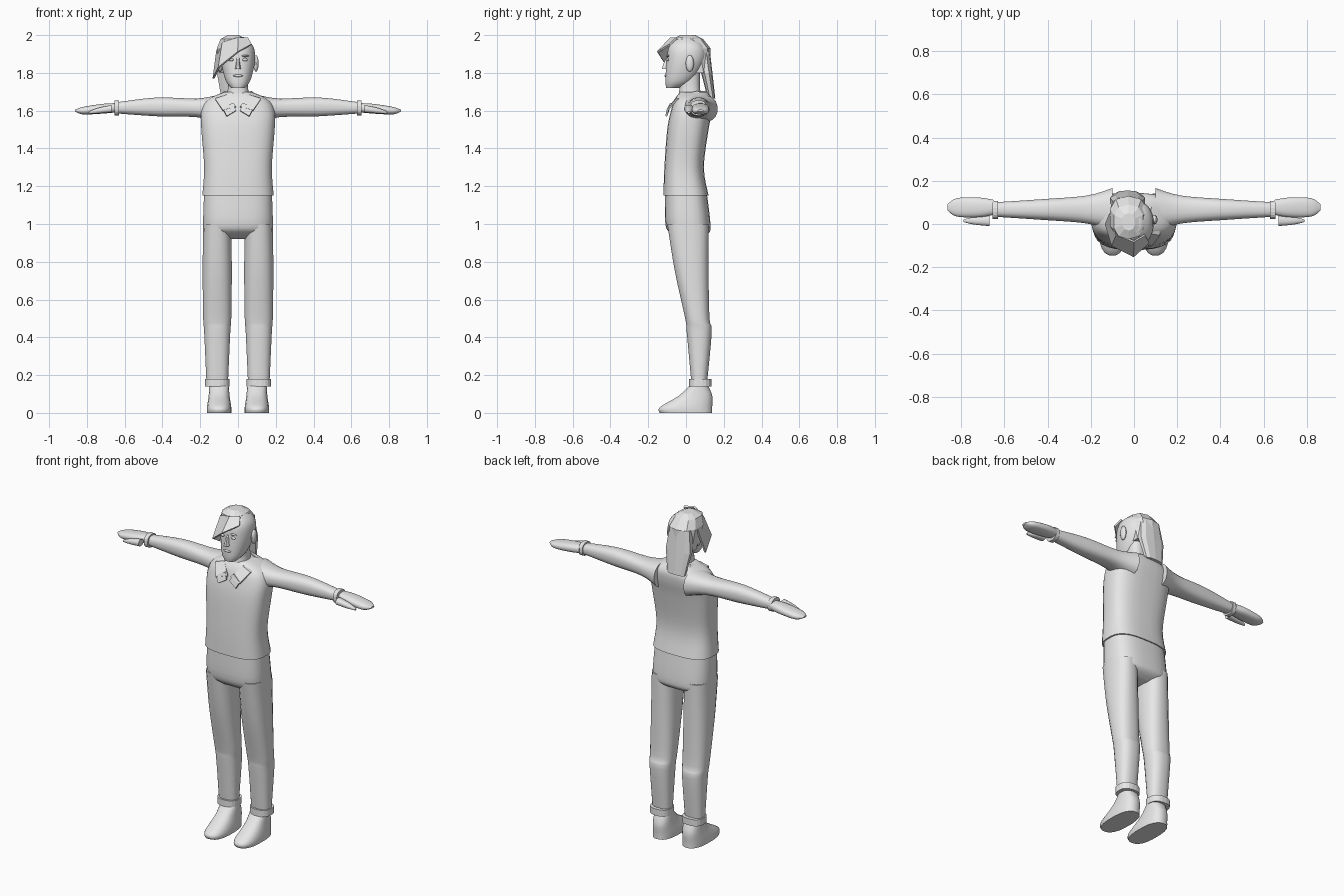
import bpy
import bmesh
import math
from mathutils import Vector

default_cube = bpy.data.objects.get("Cube")
if default_cube:
    bpy.data.objects.remove(default_cube, do_unlink=True)

GREY = (0.8, 0.8, 0.8, 1)
grey = bpy.data.materials.new("light_grey")
grey.use_nodes = True
grey.diffuse_color = GREY
grey.node_tree.nodes["Principled BSDF"].inputs["Base Color"].default_value = GREY


def finish(name, bm, smooth=True, thickness=0):
    """Turn a bmesh into a shaded, coloured object."""
    bmesh.ops.recalc_face_normals(bm, faces=bm.faces)
    mesh = bpy.data.meshes.new(name)
    bm.to_mesh(mesh)
    bm.free()
    mesh.materials.append(grey)
    obj = bpy.data.objects.new(name, mesh)
    bpy.context.collection.objects.link(obj)
    if thickness:
        solidify = obj.modifiers.new("thickness", "SOLIDIFY")
        solidify.thickness = thickness
        solidify.offset = 0
    if smooth:
        bpy.ops.object.select_all(action="DESELECT")
        obj.select_set(True)
        bpy.context.view_layer.objects.active = obj
        bpy.ops.object.shade_smooth_by_angle(angle=math.radians(45))


def refine(rows, steps):
    """Add in-between rows along a smooth spline through the given rows."""
    rows = [Vector(row) for row in rows]
    result = []
    for i in range(len(rows) - 1):
        before, start = rows[max(i - 1, 0)], rows[i]
        end, after = rows[i + 1], rows[min(i + 2, len(rows) - 1)]
        for k in range(steps):
            t = k / steps
            bend = 2 * before - 5 * start + 4 * end - after
            twist = 3 * (start - end) + after - before
            result.append(start + (t * (end - before) + t**2 * bend + t**3 * twist) / 2)
    return result + [rows[-1]]


def loft(name, offset, rows, axis="z", side=1, sides=20, square=0.8, steps=4):
    """Skin rounded rings along an axis.

    Each row holds position, half width, centre and half depth;
    offset is the fixed centre across the width.
    """
    bm = bmesh.new()
    loops = []
    for position, width, centre, depth in refine(rows, steps):
        loop = []
        for i in range(sides):
            angle = math.tau * (i + 0.5) / sides
            c, s = math.cos(angle), math.sin(angle)
            u = offset + width * math.copysign(abs(c) ** square, c)
            v = centre + depth * math.copysign(abs(s) ** square, s)
            x, y, z = (u, v, position) if axis == "z" else (position, u, v)
            loop.append(bm.verts.new((x * side, y, z)))
        loops.append(loop)
    for lower, upper in zip(loops, loops[1:]):
        for i in range(sides):
            bm.faces.new((lower[i - 1], lower[i], upper[i], upper[i - 1]))
    bm.faces.new(loops[0])
    bm.faces.new(loops[-1])
    finish(name, bm, smooth=steps > 1)


def sheet(name, first_edge, second_edge, side=1):
    """Flat-faced strip between two edges."""
    bm = bmesh.new()
    first, second = [
        [bm.verts.new((x * side, y, z)) for x, y, z in edge]
        for edge in (first_edge, second_edge)
    ]
    for i in range(1, len(first)):
        bm.faces.new((first[i - 1], first[i], second[i], second[i - 1]))
    finish(name, bm, smooth=False, thickness=0.01)


def pebble(name, centre, size):
    """Small rounded lump."""
    bm = bmesh.new()
    bmesh.ops.create_uvsphere(bm, u_segments=12, v_segments=8, radius=1)
    for vert in bm.verts:
        vert.co = Vector(centre) + vert.co * Vector(size)
    finish(name, bm)


# Jacket body and hips
loft("jacket", 0, [
    (1.15, .19, 0, .12), (1.3, .18, -.01, .105), (1.5, .195, .01, .11),
    (1.6, .195, .03, .11), (1.66, .16, .04, .1), (1.7, .07, .04, .07)],
    sides=28, square=0.7)
loft("hips", 0, [
    (1.17, .18, 0, .11), (1, .185, .01, .12), (.95, .17, .02, .1), (.92, .1, .02, .05)],
    sides=28, square=0.7)

# Mirrored limbs and details
for side, label in ((1, "left"), (-1, "right")):
    loft(label + "_leg", .11, [
        (1, .075, .01, .11), (.75, .078, .03, .09), (.5, .075, .06, .065),
        (.43, .07, .07, .067), (.17, .058, .07, .043)], side=side)
    loft(label + "_ankle_cuff", .11, [
        (.14, .065, .075, .06), (.18, .065, .075, .06)], side=side, steps=1)
    loft(label + "_shoe", .1, [
        (0, .065, 0, .14), (.03, .065, 0, .14), (.09, .056, .05, .09),
        (.15, .052, .07, .045)], side=side)
    loft(label + "_arm", .067, [
        (.1, .1, 1.61, .075), (.22, .065, 1.615, .05), (.43, .048, 1.62, .05),
        (.64, .034, 1.615, .03)], axis="x", side=side)
    loft(label + "_wrist_cuff", .065, [
        (.63, .043, 1.615, .04), (.655, .043, 1.615, .04)],
        axis="x", side=side, steps=1)
    loft(label + "_hand", .077, [
        (.65, .035, 1.615, .025), (.72, .046, 1.61, .026),
        (.82, .043, 1.6, .02), (.863, .015, 1.6, .005)], axis="x", side=side)
    loft(label + "_thumb", .015, [
        (.67, .025, 1.61, .02), (.74, .018, 1.6, .015), (.79, .006, 1.59, .006)],
        axis="x", side=side, sides=12)
    sheet(label + "_collar",
          [(0, .1, 1.7), (.07, .06, 1.7), (.06, -.04, 1.68), (.01, -.085, 1.62)],
          [(0, .14, 1.67), (.1, .11, 1.67), (.12, -.05, 1.66), (.08, -.1, 1.6)], side)
    sheet(label + "_lapel",
          [(.03, -.08, 1.64), (.01, -.095, 1.6)],
          [(.08, -.095, 1.61), (.06, -.105, 1.57)], side)
    pebble(label + "_ear", (side * .095, .02, 1.85), (.014, .022, .044))
    pebble(label + "_eye", (side * .037, -.098, 1.87), (.014, .008, .008))
    pebble(label + "_brow", (side * .038, -.097, 1.89), (.02, .009, .005))

# Neck, head and face
loft("neck", 0, [(1.65, .065, .02, .065), (1.72, .054, .02, .055), (1.8, .054, .02, .055)])
loft("head", 0, [
    (1.72, .035, -.07, .035), (1.76, .066, -.035, .075), (1.86, .09, 0, .103),
    (1.94, .082, .005, .095), (1.99, .03, 0, .04)], sides=24, square=0.9)
loft("nose", 0, [(1.82, .017, -.1, .03), (1.85, .011, -.1, .02), (1.88, .007, -.1, .005)],
     sides=8)
pebble("mouth", (0, -.105, 1.785), (.026, .01, .007))

# Angular hair swept to one side, leaving the other side bare
loft("hair_cap", -.025, [
    (1.8, .08, .07, .06), (1.93, .09, .03, .1), (1.98, .07, .01, .08),
    (2, .03, .01, .04)], sides=10, steps=1)
loft("hair_back", -.03, [
    (1.665, .06, .135, .02), (1.8, .085, .11, .03), (1.93, .07, .09, .035)],
    sides=10, steps=1)
sheet("hair_fringe",
      [(.05, -.05, 1.985), (0, -.08, 1.985), (-.08, -.05, 1.96), (-.11, .05, 1.92)],
      [(.07, -.085, 1.95), (0, -.15, 1.91), (-.1, -.1, 1.83), (-.13, 0, 1.77)])
